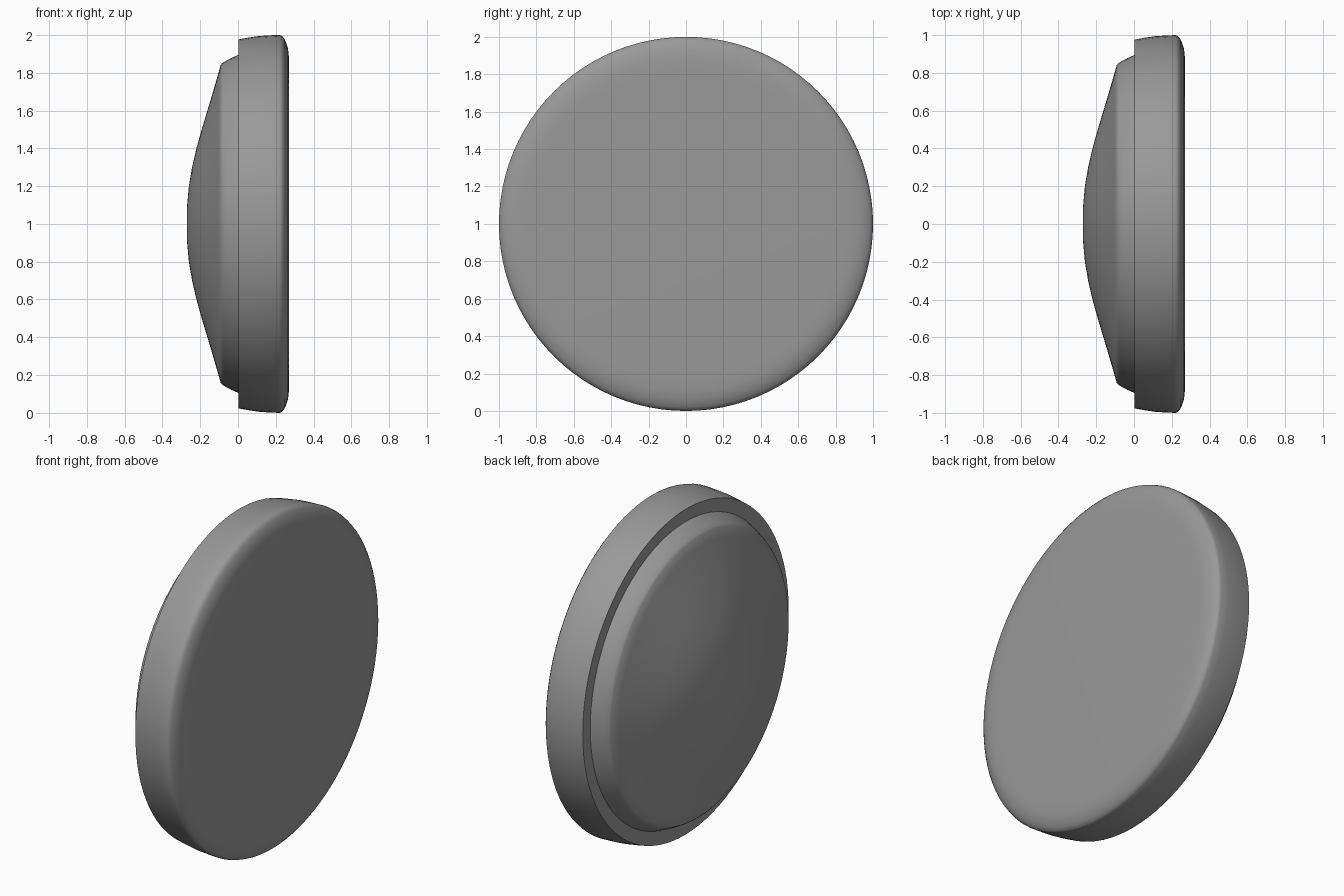
import bpy, bmesh, math
from mathutils import Vector

if "Cube" in bpy.data.objects:
    bpy.data.objects.remove(bpy.data.objects["Cube"])

# Dark grey finish shared by both parts
grey = bpy.data.materials.new("dark_grey")
grey.diffuse_color = (0.32, 0.32, 0.32, 1)
grey.use_nodes = True
grey.node_tree.nodes["Principled BSDF"].inputs["Base Color"].default_value = grey.diffuse_color


def lathe(name, profile, steps=96):
    """Revolve (x, radius) points around the horizontal axis at z = 1."""
    bm = bmesh.new()
    verts = [bm.verts.new((x, 0, 1 + r)) for x, r in profile]
    edges = [bm.edges.new(pair) for pair in zip(verts, verts[1:])]
    bmesh.ops.spin(bm, geom=verts + edges, cent=Vector((0, 0, 1)), axis=Vector((1, 0, 0)),
                   angle=2 * math.pi, steps=steps, use_duplicate=False)
    bmesh.ops.remove_doubles(bm, verts=bm.verts[:], dist=0.0005)
    bmesh.ops.recalc_face_normals(bm, faces=bm.faces[:])
    # Make sure the open shells face outwards
    if bm.calc_volume(signed=True) < 0:
        bmesh.ops.reverse_faces(bm, faces=bm.faces[:])
    mesh = bpy.data.meshes.new(name)
    bm.to_mesh(mesh)
    bm.free()
    mesh.materials.append(grey)
    obj = bpy.data.objects.new(name, mesh)
    bpy.context.collection.objects.link(obj)
    bpy.ops.object.select_all(action='DESELECT')
    obj.select_set(True)
    bpy.context.view_layer.objects.active = obj
    bpy.ops.object.shade_smooth_by_angle(angle=math.radians(35))
    return obj


# Outer cap: back ledge, slightly bulged side wall, rounded rim, flat face
lathe("outer_cap", [
    (0.008, 0.89), (0.002, 0.976), (0.05, 0.985), (0.11, 0.994), (0.17, 0.998),
    (0.22, 1.0), (0.233, 0.995), (0.245, 0.98), (0.256, 0.955), (0.264, 0.93),
    (0.268, 0.90), (0.27, 0.87), (0.271, 0.82), (0.271, 0.0)])

# Domed back with a bevelled shoulder, seated in the cap
lathe("domed_back", [
    (-0.271, 0.0), (-0.269, 0.1), (-0.260, 0.2), (-0.243, 0.3), (-0.220, 0.4),
    (-0.192, 0.5), (-0.162, 0.6), (-0.132, 0.7), (-0.106, 0.79), (-0.091, 0.842),
    (-0.083, 0.851), (-0.065, 0.862), (-0.035, 0.878), (0.008, 0.897)])
